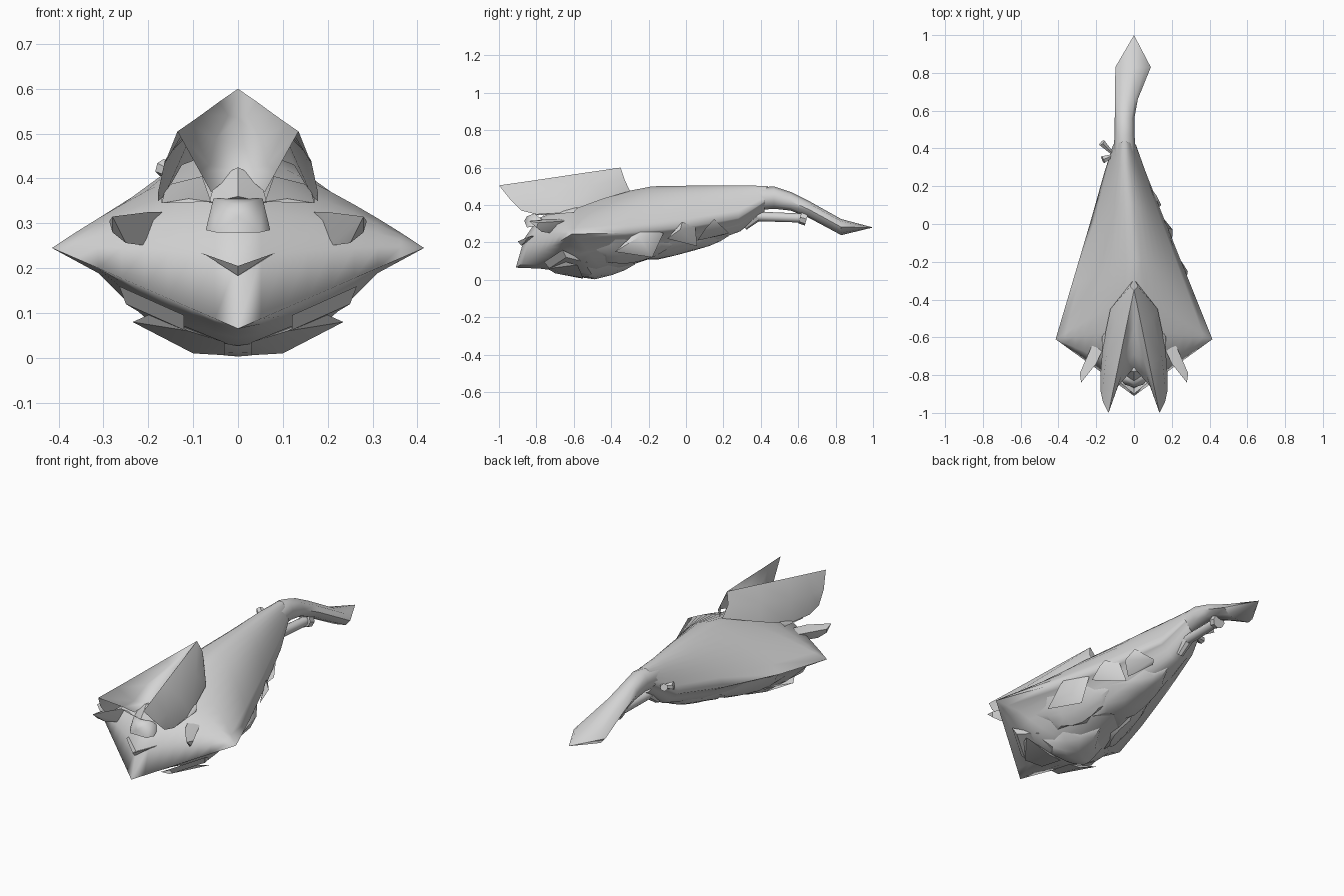
import bpy, bmesh, math
from mathutils import Vector

if "Cube" in bpy.data.objects:
    bpy.data.objects.remove(bpy.data.objects["Cube"])

grey = bpy.data.materials.new("plain grey")
grey.diffuse_color = (0.66, 0.66, 0.66, 1)
grey.use_nodes = True
grey.node_tree.nodes["Principled BSDF"].inputs["Base Color"].default_value = grey.diffuse_color


def finish(name, bm, angle=40):
    bmesh.ops.remove_doubles(bm, verts=bm.verts, dist=0.0005)
    bmesh.ops.recalc_face_normals(bm, faces=bm.faces)
    me = bpy.data.meshes.new(name)
    bm.to_mesh(me)
    bm.free()
    ob = bpy.data.objects.new(name, me)
    bpy.context.collection.objects.link(ob)
    me.materials.append(grey)
    bpy.ops.object.select_all(action='DESELECT')
    ob.select_set(True)
    bpy.context.view_layer.objects.active = ob
    bpy.ops.object.shade_smooth_by_angle(angle=math.radians(angle))
    return ob


def add_grid(bm, rows):
    vs = [[bm.verts.new(p) for p in r] for r in rows]
    for a, b in zip(vs, vs[1:]):
        for i in range(len(a) - 1):
            bm.faces.new((a[i], a[i + 1], b[i + 1], b[i]))


def hull(name, pts, angle=30):
    bm = bmesh.new()
    for p in pts:
        bm.verts.new(p)
    bmesh.ops.convex_hull(bm, input=bm.verts)
    loose = [v for v in bm.verts if not v.link_faces]
    bmesh.ops.delete(bm, geom=loose, context='VERTS')
    return finish(name, bm, angle)


def mirror(pts):
    return [(-x, y, z) for x, y, z in pts]


def both(pts):
    return pts + mirror(pts)


# Body: rows run from the left edge over the centre to the right edge
corner = (.415, -.61, .245)
right = [corner] * 5 + [(.303, -.33, .25), (.17, 0, .28), (.06, .28, .33), (.01, .42, .42)]
left = mirror([corner] * 5) + [(-.332, -.33, .25), (-.234, 0, .28), (-.155, .28, .33), (-.11, .42, .42)]
top = [(0, -.91, .065), (0, -.865, .22), (0, -.79, .33), (0, -.55, .415), (0, -.36, .465),
       (0, -.18, .5), (-.025, .12, .505), (-.045, .32, .505), (-.05, .44, .5)]
low = [(0, -.91, .065), (0, -.78, .06), (0, -.66, .045), (0, -.5, .02), (0, -.38, .05),
       (0, -.2, .11), (-.02, .1, .19), (-.045, .29, .26), (-.05, .42, .36)]
top_bulge = [0, .01, .015, .015, .015, .035, .045, .045, .025]
low_bulge = [0, -.015, -.03, -.05, -.045, -.04, -.025, -.02, -.01]
N = 8


def arch(c, s, bulge, t):
    p = Vector(c).lerp(Vector(s), t)
    # the belly bulges close to the centre and runs flat to the edge
    p.z += bulge * (4 * t * (1 - t) if bulge > 0 else math.sin(math.pi * min(1, t / .74)))
    return p


def cross_row(c, l, r, b):
    return [arch(c, l, b, 1 - i / N) for i in range(N)] + [arch(c, r, b, i / N) for i in range(N + 1)]


bm = bmesh.new()
add_grid(bm, [cross_row(*a) for a in zip(top, left, right, top_bulge)])
add_grid(bm, [cross_row(*a) for a in zip(low, left, right, low_bulge)])
finish("body", bm, 85)


# Ragged scales lying over the belly
def belly(u, t):
    u = max(0, min(7.99, u))
    t = max(-1, min(1, t))
    i = int(u)
    s = right if t >= 0 else left
    a, b = (arch(low[k], s[k], low_bulge[k], abs(t)) for k in (i, i + 1))
    return a.lerp(b, u - i)


def scale(name, u, t, ru, rt, lift):
    bm = bmesh.new()
    n = 14
    rings = []
    for k, h in ((.4, 1), (.8, .8), (1, .1)):
        ring = []
        for j in range(n + 1):
            a = 2 * math.pi * j / n
            jag = 1 if k < 1 else (1.12 if j % 2 == 0 else .86)
            p = belly(u + ru * k * jag * math.cos(a), t + rt * k * jag * math.sin(a))
            p.z = max(0, p.z - lift * h)
            ring.append(p)
        rings.append(ring)
    mid = belly(u, t)
    mid.z = max(0, mid.z - lift)
    add_grid(bm, [[mid] * (n + 1)] + rings)
    finish(name, bm, 35)


scale("belly_scale_middle", 3.5, 0, 1.0, .38, .02)
scale("belly_scale_rear", 5.8, 0, .8, .55, .018)
for side, s in (("right", 1), ("left", -1)):
    scale("belly_scale_outer_" + side, 4.9, .52 * s, .7, .26, .018)

# Ragged shelves under the front rim, in two layers on each side
shelf_outer = [(.265, -.66, .16), (.25, -.64, .12), (.12, -.76, .095), (.12, -.73, .062), (.2, -.52, .09)]
shelf_inner = [(.19, -.66, .1), (.235, -.58, .08), (.1, -.55, .01), (.11, -.74, .06), (.03, -.55, .006), (.03, -.7, .035)]
for side, f in (("right", lambda p: p), ("left", mirror)):
    hull("shelf_outer_" + side, f(shelf_outer))
    hull("shelf_inner_" + side, f(shelf_inner))

# Ragged flaps that stick out along the right edge
hull("edge_flap_front", [(.25, -.24, .28), (.285, -.25, .23), (.26, -.38, .15), (.2, -.18, .12), (.2, -.12, .25)], 60)
hull("edge_flap_middle", [(.18, -.02, .31), (.205, -.03, .27), (.2, -.1, .22), (.1, .06, .18), (.14, .05, .28)], 60)
hull("edge_flap_back", [(.12, .15, .325), (.145, .1, .27), (.06, .23, .25), (.09, .06, .21), (.04, .2, .24)], 60)

# Tail with a flat pointed end
bm = bmesh.new()
stations = [(-.05, .36, .43, .06, .06), (-.05, .47, .44, .053, .06), (-.05, .56, .42, .052, .05),
            (-.04, .66, .375, .06, .045), (-.005, .83, .282, .094, .043), (0, 1, .28, 0, 0)]
add_grid(bm, [[(x + w * math.cos(a), y, z + h * math.sin(a))
               for a in (2 * math.pi * k / 8 for k in range(9))] for x, y, z, w, h in stations])
finish("tail", bm, 50)

# Hood: folded leaf sheet with a round valley, ending in two points
hood = [
    [(0, -.35, .6), (0, -.35, .6), (0, -.35, .6), (.02, -.33, .54), (.006, -.3, .475)],
    [(0, -.56, .535), (.022, -.555, .541), (.042, -.55, .571), (.1, -.5, .505), (.125, -.45, .43)],
    [(0, -.69, .475), (.05, -.715, .487), (.083, -.75, .541), (.147, -.7, .46), (.165, -.64, .36)],
    [(0, -.76, .42), (.065, -.8, .43), (.11, -.88, .522), (.163, -.84, .44), (.178, -.8, .35)],
    [(.06, -.8, .37), (.085, -.86, .415), (.135, -1, .505), (.165, -.94, .43), (.178, -.88, .37)]]
bm = bmesh.new()
add_grid(bm, hood)
add_grid(bm, [mirror(r) for r in hood])
finish("hood", bm, 60)

# Side fins on the front edge and small cheeks below the hood
fin = [(.19, -.57, .32), (.15, -.63, .325), (.2, -.74, .325), (.28, -.84, .315), (.287, -.79, .305),
       (.28, -.8, .28), (.25, -.77, .256), (.205, -.72, .25)]
cheek = [(.06, -.8, .348), (.17, -.76, .345), (.16, -.58, .385), (.08, -.6, .405), (.11, -.78, .355), (.17, -.6, .36)]
for side, f in (("right", lambda p: p), ("left", mirror)):
    hull("fin_" + side, f(fin))
    hull("cheek_" + side, f(cheek), 60)

# Face: brow, snout and lip
hull("brow", both([(0, -.78, .425), (.04, -.77, .405), (.058, -.78, .37), (.065, -.79, .345),
                   (0, -.83, .36), (.05, -.6, .38)]))
hull("snout", both([(0, -.85, .34), (.055, -.81, .355), (.072, -.82, .285), (.05, -.85, .28),
                    (0, -.865, .315), (0, -.85, .295), (.05, -.74, .3)]), 60)
bm = bmesh.new()
lip = [(-.085, -.83, .235), (0, -.9, .205), (.085, -.83, .235)]
add_grid(bm, [lip, [(-.07, -.84, .228), (0, -.88, .183), (.07, -.84, .228)],
              [(-.085, -.8, .235), (0, -.84, .2), (.085, -.8, .235)], lip])
finish("lip", bm)


# Bone hanging under the tail, and a small knot on the left
def rod(name, a, b, r1, r2, sides=10):
    a, b = Vector(a), Vector(b)
    d = b - a
    bm = bmesh.new()
    bmesh.ops.create_cone(bm, cap_ends=True, segments=sides, radius1=r1, radius2=r2, depth=d.length)
    bm.transform(d.to_track_quat('Z', 'Y').to_matrix().to_4x4())
    bmesh.ops.translate(bm, verts=bm.verts, vec=(a + b) / 2)
    finish(name, bm)


rod("bone_shaft", (-.045, .36, .34), (-.03, .63, .33), .026, .024)
rod("bone_collar_front", (-.045, .31, .285), (-.045, .38, .34), .022, .028, 8)
rod("bone_collar_back", (-.03, .61, .335), (-.03, .645, .325), .034, .036, 8)
rod("knot_upper", (-.12, .38, .40), (-.17, .43, .425), .01, .02, 6)
rod("knot_lower", (-.12, .36, .39), (-.165, .34, .40), .01, .022, 6)
